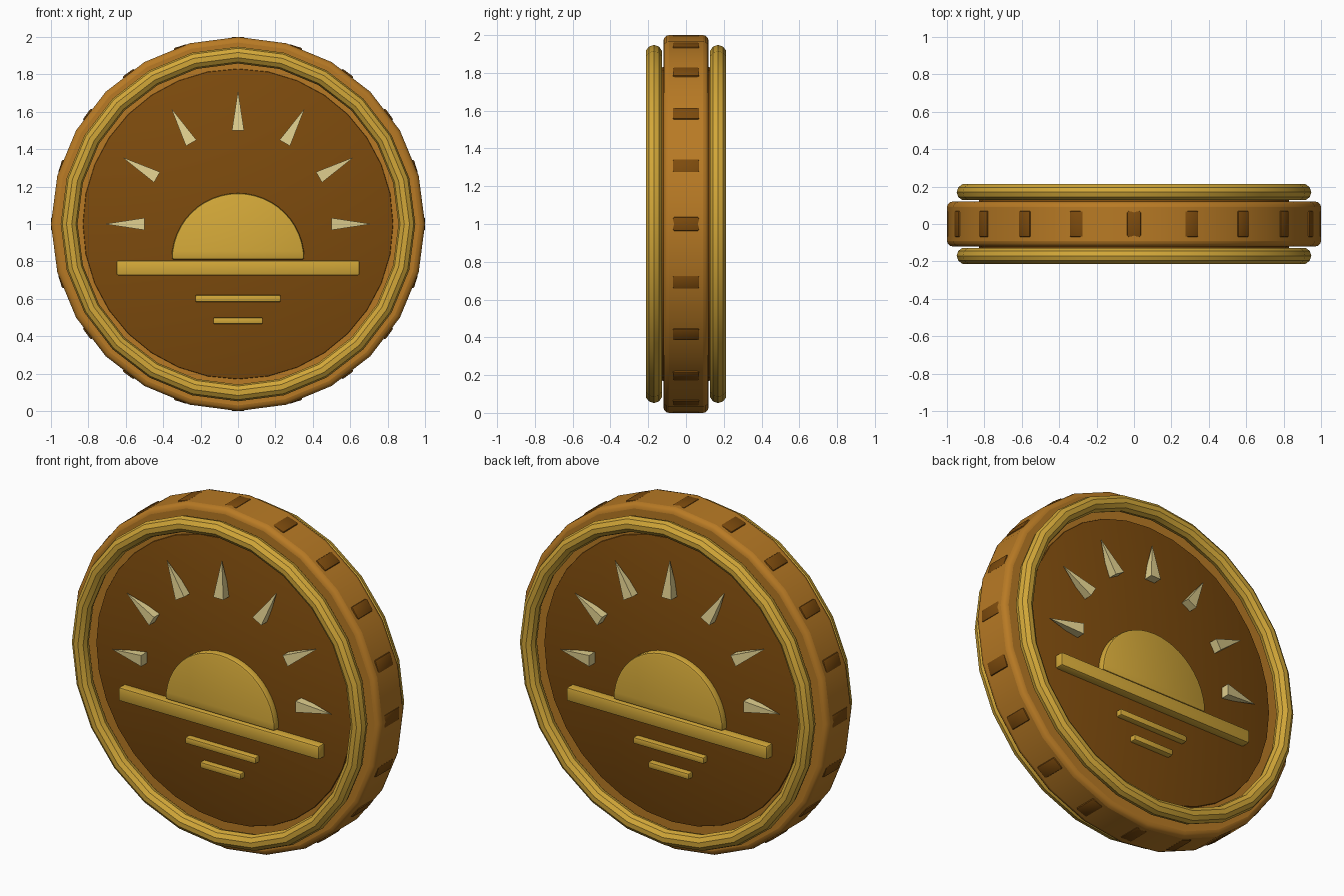
import bpy, bmesh, math
from mathutils import Matrix, Vector

if "Cube" in bpy.data.objects:
    bpy.data.objects.remove(bpy.data.objects["Cube"])


def material(name, rgb):
    m = bpy.data.materials.new(name)
    m.diffuse_color = (*rgb, 1)
    m.use_nodes = True
    m.node_tree.nodes["Principled BSDF"].inputs["Base Color"].default_value = m.diffuse_color
    return m


BRONZE = material("bronze", (0.48, 0.195, 0.018))
BROWN = material("dark brown", (0.205, 0.07, 0.004))
GOLD = material("gold", (0.65, 0.39, 0.04))
PALE = material("pale gold", (0.74, 0.62, 0.27))
CENTRE = Vector((0, 0, 1))


def finish(name, bm, mat, matrix, bevel=0.0, segments=2):
    me = bpy.data.meshes.new(name)
    bmesh.ops.transform(bm, matrix=matrix, verts=bm.verts)
    bmesh.ops.recalc_face_normals(bm, faces=bm.faces)
    bm.to_mesh(me)
    bm.free()
    me.materials.append(mat)
    ob = bpy.data.objects.new(name, me)
    bpy.context.collection.objects.link(ob)
    bpy.ops.object.select_all(action='DESELECT')
    ob.select_set(True)
    bpy.context.view_layer.objects.active = ob
    if bevel:
        mod = ob.modifiers.new("bevel", 'BEVEL')
        mod.width, mod.segments = bevel, segments
        mod.limit_method = 'ANGLE'
        mod.angle_limit = math.radians(40)
        bpy.ops.object.modifier_apply(modifier=mod.name)
    bpy.ops.object.shade_smooth_by_angle(angle=math.radians(35))
    return ob


def outline(name, pts, y0, y1, mat, matrix, bevel):
    """Extrude an x/z outline from y0 to y1."""
    bm = bmesh.new()
    f = bm.faces.new([bm.verts.new((x, y0, z)) for x, z in pts])
    ext = bmesh.ops.extrude_face_region(bm, geom=[f])
    for v in ext["geom"]:
        if isinstance(v, bmesh.types.BMVert):
            v.co.y = y1
    return finish(name, bm, mat, matrix, bevel)


def circle(r, n, z=1.0, sweep=2 * math.pi):
    steps = n if sweep > 6 else n + 1
    return [(r * math.cos(sweep * i / n), z + r * math.sin(sweep * i / n)) for i in range(steps)]


def bar(name, half, z0, z1, depth, matrix, bevel):
    pts = [(-half, z0), (half, z0), (half, z1), (-half, z1)]
    outline(name, pts, -0.11, -depth, GOLD, matrix, bevel)


# Coin body
body = outline("coin_body", circle(1.0, 24), -0.12, 0.12, BRONZE, Matrix(), 0)
bpy.context.view_layer.objects.active = body
mod = body.modifiers.new("bevel", 'BEVEL')
mod.width, mod.segments, mod.limit_method = 0.03, 3, 'ANGLE'
mod.angle_limit = math.radians(40)
bpy.ops.object.modifier_apply(modifier=mod.name)
bpy.ops.object.shade_smooth_by_angle(angle=math.radians(35))

# Edge blocks around the rim
for i in range(20):
    bm = bmesh.new()
    bmesh.ops.create_cube(bm, size=1, matrix=Matrix.Diagonal((0.06, 0.14, 0.075, 1)))
    place = (Matrix.Translation(CENTRE) @ Matrix.Rotation(-i * math.pi / 10, 4, 'Y')
             @ Matrix.Translation((0.97, 0, 0)))
    finish(f"edge_block_{i + 1}", bm, BROWN, place, 0.008)

# Both faces carry the same relief
for side, turn in (("front", 0), ("back", math.pi)):
    M = Matrix.Rotation(turn, 4, 'Z')

    # Recess-coloured disc
    outline(f"{side}_disc", circle(0.83, 32), -0.1, -0.13, BROWN, M, 0.006)

    # Raised rim ring
    bm = bmesh.new()
    rings, tube = 24, 10
    vs = []
    for i in range(rings):
        a = 2 * math.pi * i / rings
        for j in range(tube):
            b = 2 * math.pi * j / tube
            r = 0.903 + 0.045 * math.cos(b)
            vs.append(bm.verts.new((r * math.cos(a), -0.17 + 0.045 * math.sin(b), 1 + r * math.sin(a))))
    for i in range(rings):
        for j in range(tube):
            k, l = (i + 1) % rings, (j + 1) % tube
            bm.faces.new([vs[i * tube + j], vs[k * tube + j], vs[k * tube + l], vs[i * tube + l]])
    ring = finish(f"{side}_rim_ring", bm, GOLD, M)
    bpy.ops.object.shade_smooth_by_angle(angle=math.radians(50))

    # Half sun, horizon and reflections
    outline(f"{side}_half_sun", circle(0.355, 24, 0.81, math.pi), -0.11, -0.17, GOLD, M, 0.012)
    bar(f"{side}_horizon", 0.65, 0.725, 0.805, 0.18, M, 0.01)
    bar(f"{side}_reflection_long", 0.228, 0.583, 0.62, 0.165, M, 0.007)
    bar(f"{side}_reflection_short", 0.132, 0.465, 0.5, 0.165, M, 0.007)

    # Tapered sun rays
    for i in range(7):
        bm = bmesh.new()
        bmesh.ops.create_cone(bm, cap_ends=True, segments=4, radius1=0.046, radius2=0.001, depth=0.21,
                              matrix=Matrix.Rotation(math.pi / 4, 4, 'Z'))
        place = (M @ Matrix.Translation((0, -0.15, 1)) @ Matrix.Rotation((i - 3) * math.pi / 6, 4, 'Y')
                 @ Matrix.Translation((0, 0, 0.605)))
        finish(f"{side}_ray_{i + 1}", bm, PALE, place)
